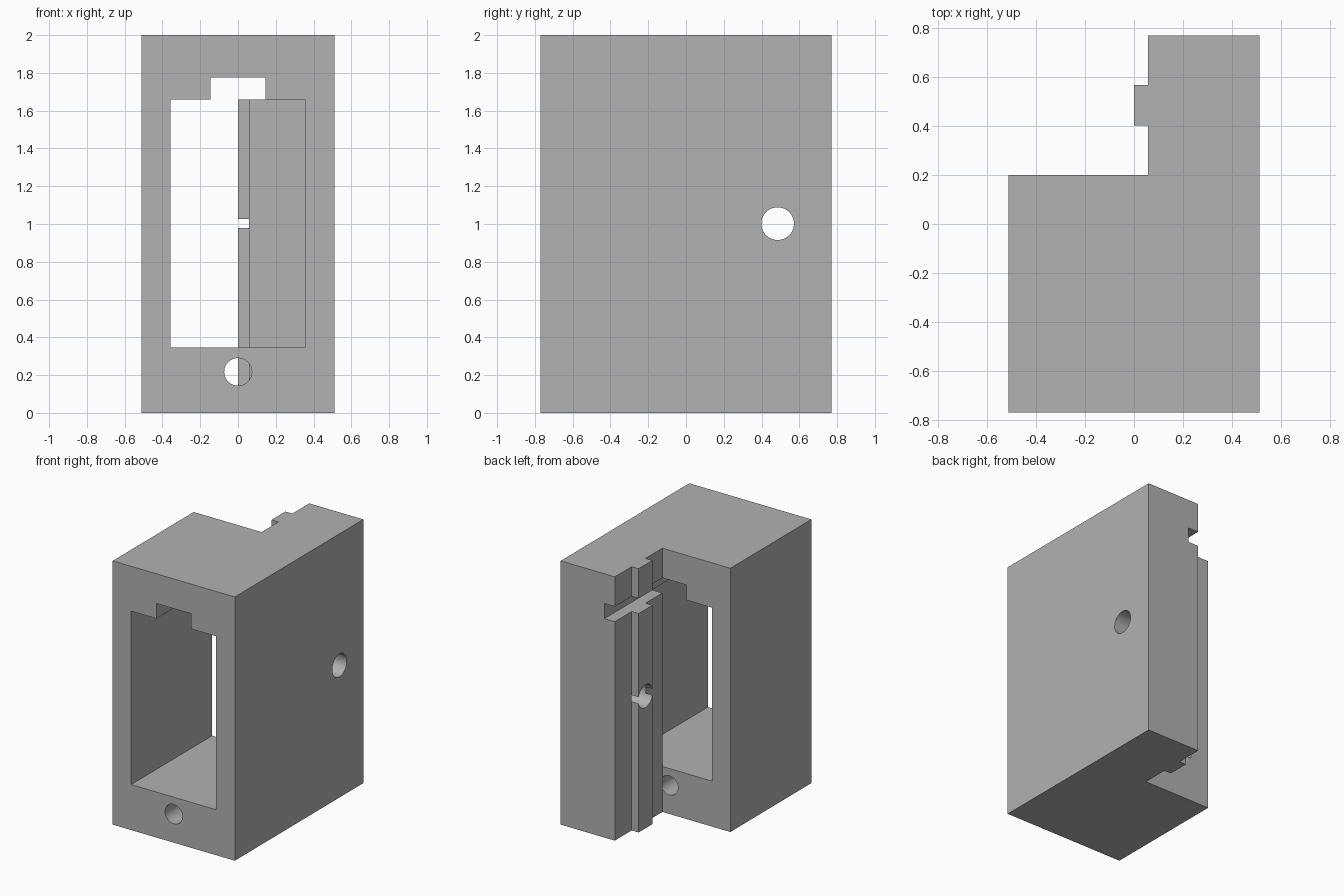
import bpy, bmesh, math
from mathutils import Vector

old = bpy.data.objects.get("Cube")
if old:
    bpy.data.objects.remove(old, do_unlink=True)

grey = bpy.data.materials.new("plain grey")
grey.use_nodes = True
colour = (0.445, 0.445, 0.445, 1)
grey.diffuse_color = colour
grey.node_tree.nodes["Principled BSDF"].inputs["Base Color"].default_value = colour


def prism(name, outline, axis, low, high):
    """Extrude a 2D outline along x, y or z between two exact positions."""
    place = {"x": lambda p, d: (d, p[0], p[1]),
             "y": lambda p, d: (p[0], d, p[1]),
             "z": lambda p, d: (p[0], p[1], d)}[axis]
    bm = bmesh.new()
    a = [bm.verts.new(place(p, low)) for p in outline]
    b = [bm.verts.new(place(p, high)) for p in outline]
    bm.faces.new(a)
    bm.faces.new(b)
    for i in range(len(a)):
        j = (i + 1) % len(a)
        bm.faces.new((a[i], a[j], b[j], b[i]))
    bmesh.ops.recalc_face_normals(bm, faces=bm.faces)
    mesh = bpy.data.meshes.new(name)
    bm.to_mesh(mesh)
    bm.free()
    mesh.materials.append(grey)
    obj = bpy.data.objects.new(name, mesh)
    bpy.context.collection.objects.link(obj)
    return obj


def rect(u0, u1, v0, v1):
    return [(u0, v0), (u1, v0), (u1, v1), (u0, v1)]


def circle(u, v, r, n=48):
    return [(u + r * math.cos(math.tau * i / n), v + r * math.sin(math.tau * i / n))
            for i in range(n)]


SIDE, DEPTH, STEP, ARM = 0.512, 0.77, 0.2, 0.058

# Block with a rear arm and a guide rib, as one plan outline
plan = [(-SIDE, -DEPTH), (SIDE, -DEPTH), (SIDE, DEPTH), (ARM, DEPTH),
        (ARM, 0.568), (0, 0.568), (0, 0.402), (ARM, 0.402),
        (ARM, STEP), (-SIDE, STEP)]
body = prism("housing_block", plan, "z", 0, 2)

# Openings: window and screw hole stop at the arm, slot runs right through
cutters = [
    prism("window_cutter", rect(-0.357, 0.355, 0.345, 1.66), "y", -1, STEP),
    prism("slot_cutter", rect(-0.145, 0.145, 1.66, 1.775), "y", -1, 1),
    prism("screw_hole_cutter", circle(0, 0.217, 0.073), "y", -1, STEP),
    prism("side_hole_cutter", circle(0.485, 1.002, 0.0865), "x", -0.2, 1),
]
for cutter in cutters:
    cutter.hide_render = True
    mod = body.modifiers.new(cutter.name, "BOOLEAN")
    mod.operation = "DIFFERENCE"
    mod.solver = "EXACT"
    mod.object = cutter

# Bake the cuts and drop the cutters
bpy.context.view_layer.update()
graph = bpy.context.evaluated_depsgraph_get()
result = bpy.data.meshes.new_from_object(body.evaluated_get(graph))
body.modifiers.clear()
body.data = result
for cutter in cutters:
    bpy.data.objects.remove(cutter, do_unlink=True)

# Smooth hole walls, sharp edges elsewhere
bpy.ops.object.select_all(action="DESELECT")
body.select_set(True)
bpy.context.view_layer.objects.active = body
bpy.ops.object.shade_smooth_by_angle(angle=math.radians(30))
